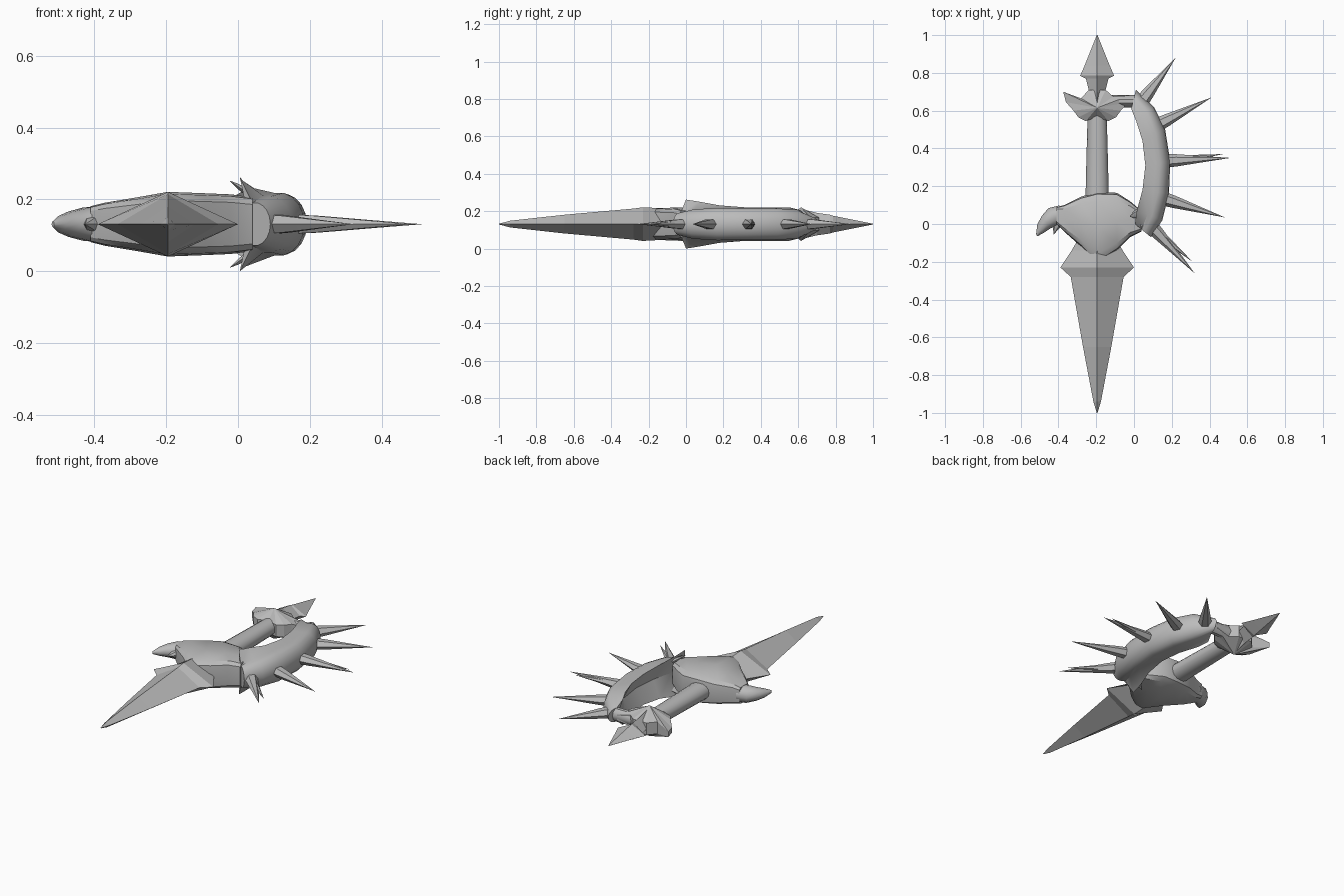
import bpy, bmesh, math
from mathutils import Vector

if "Cube" in bpy.data.objects:
    bpy.data.objects.remove(bpy.data.objects["Cube"])

Z = 0.131   # mid height, everything is mirrored above and below
CX = -0.195  # blade axis
steel = bpy.data.materials.new("steel grey")
steel.diffuse_color = (0.5, 0.5, 0.5, 1)
steel.use_nodes = True
steel.node_tree.nodes["Principled BSDF"].inputs["Base Color"].default_value = steel.diffuse_color


def finish(name, bm, smooth):
    bmesh.ops.remove_doubles(bm, verts=bm.verts, dist=0.0005)
    bmesh.ops.recalc_face_normals(bm, faces=bm.faces)
    me = bpy.data.meshes.new(name)
    bm.to_mesh(me)
    bm.free()
    me.materials.append(steel)
    ob = bpy.data.objects.new(name, me)
    bpy.context.collection.objects.link(ob)
    if smooth:
        bpy.ops.object.select_all(action='DESELECT')
        ob.select_set(True)
        bpy.context.view_layer.objects.active = ob
        bpy.ops.object.shade_smooth_by_angle(angle=math.radians(smooth))
    return ob


def loft(name, rings, smooth=0):
    """Skin a list of equal-length point rings and cap both ends."""
    bm = bmesh.new()
    rows = [[bm.verts.new(p) for p in r] for r in rings]
    n = len(rows[0])
    for a, b in zip(rows, rows[1:]):
        for i in range(n):
            j = (i + 1) % n
            bm.faces.new((a[i], a[j], b[j], b[i]))
    bm.faces.new(rows[0])
    bm.faces.new(rows[-1])
    return finish(name, bm, smooth)


def section(c, side, ru, rv, n, power=1.0):
    """Upright super-ellipse ring; side is its horizontal axis."""
    side = Vector(side).normalized()
    pts = []
    for i in range(n):
        a = 2 * math.pi * i / n
        f = lambda t: math.copysign(abs(t) ** power, t) if abs(t) > 1e-6 else 0
        pts.append(Vector(c) + side * ru * f(math.cos(a)) + Vector((0, 0, rv * f(math.sin(a)))))
    return pts


def spike(name, base, tip, ru, rv, n=6):
    b, t = Vector((*base, Z)), Vector((*tip, Z))
    d = t - b
    side = (-d.y, d.x, 0)
    rings = [section(b + d * f, side, ru * s, rv * s, n)
             for f, s in ((-0.08, 1.05), (0.15, 0.9), (0.6, 0.42), (1, 0.01))]
    return loft(name, rings, 40)


def lengthwise(name, rows, n, smooth=0):
    """Loft along y from (y, half width, half height) rows."""
    return loft(name, [section((CX, y, Z), (1, 0, 0), w, h, n) for y, w, h in rows], smooth)


# Front blade with flared ears, diamond in section
lengthwise("blade", [(-1, 0.002, 0.002), (-0.94, 0.02, 0.018), (-0.65, 0.075, 0.05),
                     (-0.28, 0.14, 0.083), (-0.23, 0.195, 0.09), (-0.14, 0.135, 0.085),
                     (-0.08, 0.10, 0.08)], 4)

# Grip
lengthwise("grip", [(0.12, 0.062, 0.05), (0.3, 0.058, 0.048), (0.6, 0.05, 0.045)], 16, 40)

# Rear arrowhead and its neck
lengthwise("rear_point", [(0.62, 0.045, 0.08), (0.70, 0.042, 0.06), (0.77, 0.06, 0.05),
                          (0.785, 0.09, 0.045), (0.84, 0.066, 0.034), (1, 0.002, 0.002)], 4)

# Front housing, wide prism with a ridge over the blade axis and a tapering left end
rows = [(-0.41, 0.00, 0.09, 0.05), (-0.37, -0.04, 0.10, 0.06), (-0.28, -0.12, 0.145, 0.075),
        (CX, -0.21, 0.17, 0.09), (-0.09, -0.14, 0.165, 0.086), (-0.02, -0.07, 0.12, 0.083),
        (0.04, -0.04, 0.07, 0.075)]
loft("housing", [section((x, (a + b) / 2, Z), (0, 1, 0), (b - a) / 2, h, 12, 0.45)
                 for x, a, b, h in rows], 30)

# Hooked claw on the left of the housing
claw = [(-0.36, 0.05, 0.06, 0.053), (-0.42, 0.04, 0.055, 0.049), (-0.465, 0.01, 0.04, 0.037),
        (-0.495, -0.025, 0.028, 0.024), (-0.515, -0.06, 0.006, 0.008)]
loft("claw", [section((x, y, Z), (-0.6, 0.8, 0), r, h, 10) for x, y, r, h in claw], 40)
spike("claw_barb", (-0.40, 0.02), (-0.425, -0.055), 0.035, 0.03)

# Rear guard: pointed star with a peak above and below
star = [(-0.18, 0.70), (-0.165, 0.645), (-0.125, 0.60), (-0.10, 0.565), (-0.06, 0.545), (0, 0.565),
        (0.06, 0.545), (0.10, 0.565), (0.125, 0.60), (0.165, 0.645), (0.17, 0.68),
        (0.085, 0.675), (0.045, 0.71), (-0.045, 0.71), (-0.085, 0.665)]
bm = bmesh.new()
rim = [[bm.verts.new((CX + x, y, Z + s * (0.035 if abs(x) < 0.13 else 0.015))) for x, y in star]
       for s in (1, -1)]
peaks = [bm.verts.new((CX, 0.615, Z + s * 0.09)) for s in (1, -1)]
for i in range(len(star)):
    j = (i + 1) % len(star)
    bm.faces.new((rim[0][i], rim[0][j], rim[1][j], rim[1][i]))
    for r, p in zip(rim, peaks):
        bm.faces.new((r[i], r[j], p))
finish("rear_guard", bm, 0)

# Bar joining the rear guard to the knuckle bow
loft("bow_link", [section((x, 0.65, Z), (0, 1, 0), 0.032, 0.04, 10) for x in (-0.16, -0.06, 0.04)], 40)

# Curved knuckle bow: rounded outside, two crests along the hollow inner side
bow = [((0.09, -0.07), (0.005, 0.0), 0.06, 0.131), ((0.15, 0.02), (0.015, 0.07), 0.08, 0.12),
       ((0.185, 0.16), (0.045, 0.18), 0.088, 0.10), ((0.192, 0.33), (0.06, 0.31), 0.085, 0.09),
       ((0.165, 0.50), (0.045, 0.44), 0.085, 0.09), ((0.105, 0.62), (0.01, 0.55), 0.08, 0.09),
       ((0.01, 0.71), (-0.015, 0.61), 0.04, 0.075)]
rings = []
for o, i, h, crest in bow:
    o, i = Vector((*o, Z)), Vector((*i, Z))
    mid, half = (o + i) / 2, (o - i) / 2
    ring = [mid + half * math.cos(a) + Vector((0, 0, h * math.sin(a)))
            for a in (math.radians(d) for d in range(-100, 101, 20))]
    ring += [i + Vector((0, 0, crest)), mid - half * 0.35, i - Vector((0, 0, crest))]
    rings.append(ring)
loft("knuckle_bow", rings, 45)

# Spikes along the bow, each with a smaller split point beside it
spikes = [((0.05, 0.66), (0.22, 0.88), (0.185, 0.83)), ((0.135, 0.53), (0.41, 0.67), (0.33, 0.64)),
          ((0.175, 0.335), (0.51, 0.35), (0.47, 0.37)), ((0.17, 0.13), (0.48, 0.035), (0.41, 0.065)),
          ((0.10, -0.02), (0.32, -0.26), (0.31, -0.20))]
for k, (base, tip, split) in enumerate(spikes):
    spike(f"bow_spike_{k + 1}", base, tip, 0.036, 0.03)
    spike(f"bow_spike_split_{k + 1}", base, split, 0.026, 0.022)

# Small barbs above and below where the bow meets the housing
for s in (1, -1):
    loft("upper_barb" if s > 0 else "lower_barb",
         [section((x, y, Z + s * h), (0, 1, 0), r, r * 0.5, 6)
          for x, y, h, r in ((0.03, 0.06, 0.085, 0.03), (0, 0.05, 0.105, 0.018),
                             (-0.022, 0.04, 0.12, 0.002))], 40)
